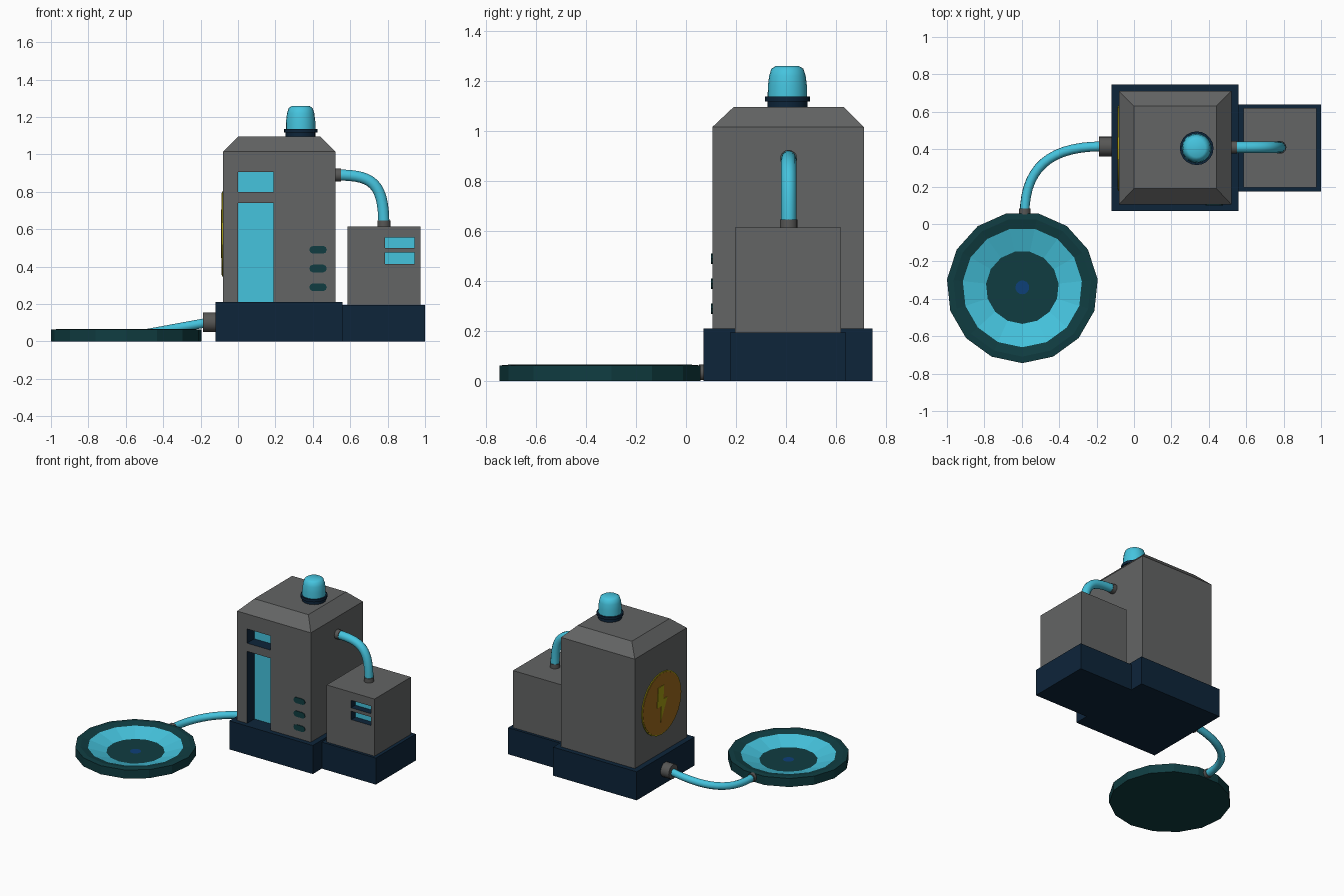
import bpy, bmesh, math
from mathutils import Vector, Matrix

if "Cube" in bpy.data.objects:
    bpy.data.objects.remove(bpy.data.objects["Cube"])


def mat(name, r, g, b):
    m = bpy.data.materials.new(name)
    m.diffuse_color = (r, g, b, 1)
    m.use_nodes = True
    m.node_tree.nodes["Principled BSDF"].inputs["Base Color"].default_value = m.diffuse_color
    return m


GREY = mat("body grey", .125, .128, .128)
DARK = mat("connector grey", .095, .095, .092)
NAVY = mat("base navy", .004, .018, .042)
CYAN = mat("glow cyan", .06, .55, .73)
TEAL = mat("dark teal", .005, .046, .053)
BLUE = mat("centre blue", .004, .05, .19)
ORANGE = mat("sign orange", .34, .14, .012)
YELLOW = mat("sign yellow", .37, .33, .006)


def finish(name, bm, mats, smooth=None):
    bmesh.ops.recalc_face_normals(bm, faces=bm.faces)
    me = bpy.data.meshes.new(name)
    bm.to_mesh(me)
    bm.free()
    ob = bpy.data.objects.new(name, me)
    bpy.context.collection.objects.link(ob)
    for m in mats:
        me.materials.append(m)
    if smooth:
        select(ob)
        bpy.ops.object.shade_smooth_by_angle(angle=math.radians(smooth))
    return ob


def select(ob):
    bpy.ops.object.select_all(action='DESELECT')
    ob.select_set(True)
    bpy.context.view_layer.objects.active = ob


def stack(name, rings, mats):
    """Rectangular rings (x0, x1, y0, y1, z) joined from bottom to top."""
    bm = bmesh.new()
    loops = [[bm.verts.new(p) for p in ((a, c, z), (b, c, z), (b, d, z), (a, d, z))]
             for a, b, c, d, z in rings]
    bm.faces.new(loops[0][::-1])
    bm.faces.new(loops[-1])
    for lo, hi in zip(loops, loops[1:]):
        for i in range(4):
            j = (i + 1) % 4
            bm.faces.new((lo[i], lo[j], hi[j], hi[i]))
    return finish(name, bm, mats)


def box(name, x0, x1, y0, y1, z0, z1, *mats):
    return stack(name, [(x0, x1, y0, y1, z0), (x0, x1, y0, y1, z1)], mats)


def lathe(name, profile, segs, loc, mats, axis=(0, 0, 1), bands=None, start=0, smooth=None):
    """Turn (radius, height) points about an axis; bands give a material per step."""
    bm = bmesh.new()
    rot = Vector((0, 0, 1)).rotation_difference(Vector(axis)).to_matrix().to_4x4()
    rings = []
    for r, h in profile:
        if r == 0:
            rings.append([bm.verts.new((0, 0, h))] * segs)
        else:
            rings.append([bm.verts.new((r * math.cos(start + k * math.tau / segs),
                                        r * math.sin(start + k * math.tau / segs), h))
                          for k in range(segs)])
    for s, (lo, hi) in enumerate(zip(rings, rings[1:])):
        for i in range(segs):
            j = (i + 1) % segs
            f = bm.faces.new(list(dict.fromkeys((lo[i], lo[j], hi[j], hi[i]))))
            f.material_index = bands[s] if bands else 0
    bm.transform(Matrix.Translation(loc) @ rot)
    return finish(name, bm, mats, smooth)


def disc(name, r, h, segs, loc, material, axis=(0, 0, 1), smooth=40):
    return lathe(name, [(0, 0), (r, 0), (r, h), (0, h)], segs, loc, [material], axis, smooth=smooth)


def tube(name, p0, h0, h1, p1, radius, material):
    cu = bpy.data.curves.new(name, 'CURVE')
    cu.dimensions = '3D'
    cu.bevel_depth = radius
    cu.bevel_resolution = 3
    cu.resolution_u = 14
    cu.use_fill_caps = True
    sp = cu.splines.new('BEZIER')
    sp.bezier_points.add(1)
    for bp, co, l, r in ((sp.bezier_points[0], p0, p0, h0), (sp.bezier_points[1], p1, h1, p1)):
        bp.handle_left_type = bp.handle_right_type = 'FREE'
        bp.co, bp.handle_left, bp.handle_right = co, l, r
    cu.materials.append(material)
    ob = bpy.data.objects.new(name, cu)
    bpy.context.collection.objects.link(ob)
    select(ob)
    bpy.ops.object.convert(target='MESH')
    bpy.ops.object.shade_smooth_by_angle(angle=math.radians(50))


def recess(ob, x0, x1, z0, z1, front, depth):
    """Sink a window into the front: navy walls, cyan back."""
    cut = box("window_cutter", x0, x1, front - .05, front + depth, z0, z1, NAVY, CYAN)
    cut.hide_render = True
    for p in cut.data.polygons:
        p.material_index = 1 if p.normal.y > .5 else 0
    md = ob.modifiers.new("window", 'BOOLEAN')
    md.operation, md.solver, md.object = 'DIFFERENCE', 'EXACT', cut
    md.material_mode = 'TRANSFER'
    select(ob)
    bpy.ops.object.modifier_apply(modifier=md.name)
    bpy.data.objects.remove(cut)


def prism_x(name, pts, x0, x1, material):
    """Extrude a (y, z) outline between two x values."""
    bm = bmesh.new()
    f = bm.faces.new([bm.verts.new((x0, y, z)) for y, z in pts])
    ext = bmesh.ops.extrude_face_region(bm, geom=[f])
    bmesh.ops.translate(bm, vec=(x1 - x0, 0, 0),
                        verts=[v for v in ext["geom"] if isinstance(v, bmesh.types.BMVert)])
    return finish(name, bm, [material])


# Plinths
box("main_base", -.12, .56, .07, .745, 0, .21, NAVY)
box("side_base", .56, 1, .175, .64, 0, .195, NAVY)

# Main cabinet with chamfered top and sunken windows
body = stack("main_cabinet", [(-.08, .52, .105, .71, .2), (-.08, .52, .105, .71, 1.015),
                              (0, .44, .19, .63, 1.095)], [GREY])
recess(body, 0, .19, .21, .74, .105, .085)
recess(body, 0, .19, .80, .905, .105, .085)

# Side cabinet with two sunken slots
side = box("side_cabinet", .585, .975, .195, .62, .185, .615, GREY)
recess(side, .785, .945, .50, .555, .195, .05)
recess(side, .785, .945, .413, .475, .195, .05)

# Vent pills on the front
for n, z in enumerate((.29, .39, .49)):
    bm = bmesh.new()
    ring = []
    for sx, a0 in ((1, -90), (-1, 90)):
        for k in range(5):
            a = math.radians(a0 + k * 45)
            ring.append(bm.verts.new((.428 + sx * .026 + .021 * math.cos(a), .1, z + .021 * math.sin(a))))
    f = bm.faces.new(ring)
    ext = bmesh.ops.extrude_face_region(bm, geom=[f])
    bmesh.ops.translate(bm, vec=(0, .008, 0),
                        verts=[v for v in ext["geom"] if isinstance(v, bmesh.types.BMVert)])
    finish(f"vent_{n + 1}", bm, [TEAL])

# Beacon on the roof
lathe("beacon_ring", [(0, 1.09), (.08, 1.09), (.08, 1.118), (.09, 1.118), (.09, 1.137), (0, 1.137)],
      20, (.335, .405, 0), [NAVY], smooth=40)
lathe("beacon_cap", [(0, 1.13), (.079, 1.13), (.078, 1.18), (.073, 1.22), (.064, 1.248),
                     (.048, 1.258), (0, 1.26)], 20, (.335, .405, 0), [CYAN], smooth=45)

# Pipe between the cabinets, with collars
tube("link_pipe", (.525, .41, .89), (.72, .41, .89), (.78, .41, .85), (.78, .41, .615), .031, CYAN)
disc("pipe_collar_main", .034, .035, 16, (.515, .41, .89), DARK, (1, 0, 0))
disc("pipe_collar_side", .035, .034, 16, (.78, .41, .612), DARK)

# Cable from the base to the pad, with connectors
tube("pad_cable", (-.17, .415, .1), (-.45, .415, .05), (-.585, .3, .02), (-.585, .05, .035), .026, CYAN)
disc("cable_connector", .053, .075, 16, (-.187, .415, .103), DARK, (1, 0, 0))
disc("cable_pad_collar", .031, .03, 16, (-.585, .052, .035), DARK, (0, 1, 0))

# Fifteen-sided dished pad
lathe("charging_pad", [(0, 0), (.405, 0), (.405, .063), (.37, .066), (.32, .055), (.195, .015),
                       (.037, .015), (0, .015)], 15, (-.597, -.339, 0), [TEAL, CYAN, BLUE],
      bands=[0, 0, 0, 0, 1, 0, 2], start=-math.pi / 2)

# Round hazard plate on the left wall
disc("sign_rim", .228, .007, 24, (-.079, .405, .575), YELLOW, (-1, 0, 0))
disc("sign_face", .220, .009, 24, (-.079, .405, .575), ORANGE, (-1, 0, 0))
bolt = [(.045, .13), (.06, -.015), (.012, -.015), (.02, -.13), (-.06, .03), (-.012, .03), (-.02, .13)]
prism_x("sign_bolt", [(.405 + y, .575 + z) for y, z in bolt], -.092, -.085, YELLOW)
